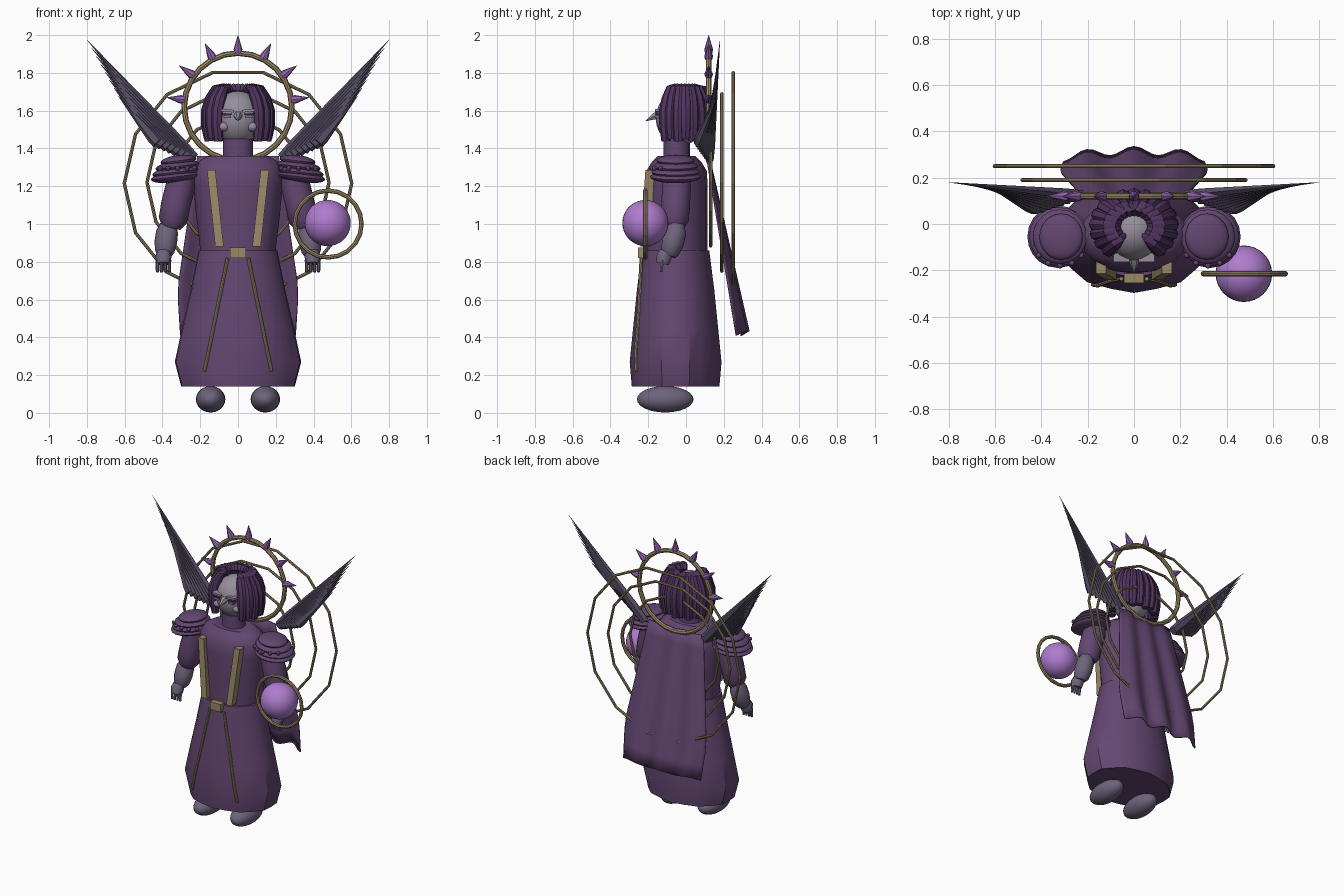
import bpy, bmesh, math
from mathutils import Vector, Matrix

if "Cube" in bpy.data.objects:
    bpy.data.objects.remove(bpy.data.objects["Cube"])


def mat(name, rgb):
    m = bpy.data.materials.new(name)
    m.diffuse_color = (*rgb, 1)
    m.use_nodes = True
    m.node_tree.nodes["Principled BSDF"].inputs["Base Color"].default_value = m.diffuse_color
    return m


ROBE = mat("robe purple", (0.125, 0.062, 0.165))
CAPE = mat("cape purple", (0.125, 0.062, 0.165))
HAIR = mat("hair violet", (0.085, 0.036, 0.12))
SKIN = mat("pale grey skin", (0.30, 0.27, 0.33))
GLOVE = mat("glove grey", (0.155, 0.125, 0.20))
WING = mat("feather grey", (0.09, 0.075, 0.125))
GOLD = mat("antique gold", (0.32, 0.25, 0.135))
ORB = mat("orb lilac", (0.43, 0.20, 0.62))
SPIKE = mat("spike violet", (0.30, 0.13, 0.43))


def finish(bm, name, m, angle=40):
    me = bpy.data.meshes.new(name)
    bmesh.ops.recalc_face_normals(bm, faces=bm.faces)
    bm.to_mesh(me)
    bm.free()
    ob = bpy.data.objects.new(name, me)
    bpy.context.collection.objects.link(ob)
    me.materials.append(m)
    if angle:
        bpy.ops.object.select_all(action='DESELECT')
        bpy.context.view_layer.objects.active = ob
        ob.select_set(True)
        bpy.ops.object.shade_smooth_by_angle(angle=math.radians(angle))
    return ob


def skin_rings(name, m, rings, angle=40):
    """Join equal-length point rings into a capped solid."""
    bm = bmesh.new()
    vs = [[bm.verts.new(p) for p in r] for r in rings]
    n = len(vs[0])
    for a, b in zip(vs, vs[1:]):
        for i in range(n):
            j = (i + 1) % n
            bm.faces.new((a[i], a[j], b[j], b[i]))
    bm.faces.new(vs[0])
    bm.faces.new(vs[-1])
    return finish(bm, name, m, angle)


def lathe(name, m, prof, cx=0, cy=0, n=16, fold=0.0):
    """Stack of ellipses: prof holds (z, rx, ry)."""
    rings = []
    for z, rx, ry in prof:
        ring = []
        for i in range(n):
            a = 2 * math.pi * i / n - math.pi / 2
            f = 1 - fold * (i % 2)
            ring.append((cx + rx * f * math.cos(a), cy + ry * f * math.sin(a), z))
        rings.append(ring)
    return skin_rings(name, m, rings, 35)


def tube(name, m, pts, radii, n=10, angle=40, flat=1.0):
    pts = [Vector(p) for p in pts]
    rings = []
    for i, p in enumerate(pts):
        d = (pts[min(i + 1, len(pts) - 1)] - pts[max(i - 1, 0)]).normalized()
        u = d.cross(Vector((0, 1, 0)))
        if u.length < 0.1:
            u = d.cross(Vector((1, 0, 0)))
        u.normalize()
        v = d.cross(u)
        rings.append([p + radii[i] * (u * math.cos(2 * math.pi * k / n) + flat * v * math.sin(2 * math.pi * k / n))
                      for k in range(n)])
    return skin_rings(name, m, rings, angle)


def ball(name, m, loc, size, seg=20, rot=None):
    bm = bmesh.new()
    M = Matrix.Translation(loc) @ (rot or Matrix()) @ Matrix.Diagonal((*size, 1))
    bmesh.ops.create_uvsphere(bm, u_segments=seg, v_segments=seg // 2 + 2, radius=1, matrix=M)
    return finish(bm, name, m)


def box(name, m, loc, size, rot=None):
    bm = bmesh.new()
    M = Matrix.Translation(loc) @ (rot or Matrix()) @ Matrix.Diagonal((*size, 1))
    bmesh.ops.create_cube(bm, size=1, matrix=M)
    return finish(bm, name, m, 0)


def hoop(name, loc, r, t, n):
    """Gold ring standing in the x-z plane."""
    rings = []
    for i in range(n + 1):
        a = 2 * math.pi * i / n
        d = Vector((math.cos(a), 0, math.sin(a)))
        rings.append([Vector(loc) + d * (r + t * math.cos(b)) + Vector((0, t * math.sin(b), 0))
                      for b in [k * math.pi / 4 for k in range(8)]])
    ob = skin_rings(name, GOLD, rings, 0)
    return ob


# Gown, torso and neck
lathe("skirt", ROBE, [(0.14, 0.31, 0.232), (0.27, 0.345, 0.243), (0.45, 0.305, 0.225), (0.65, 0.258, 0.205),
                      (0.86, 0.215, 0.178)], cy=-0.055, n=20, fold=0.03)
lathe("torso", ROBE, [(0.80, 0.20, 0.165), (0.88, 0.202, 0.165), (1.05, 0.222, 0.165), (1.2, 0.236, 0.165),
                      (1.28, 0.24, 0.16), (1.33, 0.21, 0.13), (1.36, 0.16, 0.10)], cy=-0.05)
lathe("neck", ROBE, [(1.33, 0.08, 0.07), (1.45, 0.08, 0.07)], cy=-0.05)

# Head and face
ball("head", SKIN, (0, -0.03, 1.56), (0.125, 0.13, 0.145), 24)
tube("nose", SKIN, [(0, -0.135, 1.575), (0, -0.17, 1.57), (0, -0.215, 1.545)], [0.03, 0.02, 0.001], 6)
for s in (-1, 1):
    ball("cheek", SKIN, (s * 0.075, -0.115, 1.515), (0.032, 0.032, 0.026), 12)
    box("eye", SPIKE, (s * 0.057, -0.15, 1.568), (0.042, 0.03, 0.014))
    box("eye_lid", HAIR, (s * 0.057, -0.148, 1.58), (0.05, 0.03, 0.008))
    box("brow", SKIN, (s * 0.055, -0.145, 1.6), (0.07, 0.04, 0.014), Matrix.Rotation(-s * 0.08, 4, 'Y'))

# Hair locks hung around the crown, leaving the face open
for i in range(17):
    a = math.radians(-90 + 42 + i * (276 / 16))
    c, s = math.cos(a), math.sin(a)
    low = 1.44 + 0.012 * (i % 2)
    path = [(0.065, 1.70), (0.085, 1.725), (0.115, 1.715), (0.145, 1.66), (0.163, 1.60), (0.165, 1.52), (0.155, low)]
    tube("hair_lock", HAIR, [(r * c, -0.01 + r * 0.82 * s, z) for r, z in path],
         [0.012, 0.02, 0.027, 0.032, 0.033, 0.031, 0.026], 8)

# Crown halo with spikes
HZ = 1.62
hoop("halo", (0, 0.12, HZ), 0.285, 0.015, 24)
for k in range(-3, 4):
    a = math.radians(90 + k * 27.5)
    d = Vector((math.cos(a), 0, math.sin(a)))
    o = Vector((0, 0.12, HZ))
    tube("halo_spike", SPIKE, [o + d * 0.285, o + d * 0.305, o + d * 0.38], [0.02, 0.023, 0.001], 8)

# Large back rings
hoop("outer_back_ring", (0, 0.25, 1.215), 0.602, 0.009, 14)
hoop("middle_back_ring", (0, 0.19, 1.22), 0.482, 0.009, 14)
hoop("inner_back_ring", (0, 0.13, 1.225), 0.35, 0.009, 14)

# Orb and its ring
ball("orb", ORB, (0.475, -0.215, 1.005), (0.122, 0.122, 0.122), 32)
hoop("orb_ring", (0.477, -0.215, 1.0), 0.177, 0.012, 20)

# Gold trim
box("buckle", GOLD, (0, -0.235, 0.848), (0.085, 0.04, 0.055))
for s in (-1, 1):
    bm = bmesh.new()
    ends = [(0.142, -0.195, 1.285), (0.098, -0.222, 0.88)]
    vs = [bm.verts.new((s * (x + dx), y + dy, z)) for x, y, z in ends
          for dx, dy in ((-0.022, -0.02), (0.022, -0.02), (0.022, 0.03), (-0.022, 0.03))]
    bmesh.ops.convex_hull(bm, input=vs)
    finish(bm, "chest_band", GOLD, 0)
    tube("skirt_cord", GOLD, [(s * 0.055, -0.237, 0.82), (s * 0.11, -0.25, 0.55), (s * 0.157, -0.266, 0.32),
                              (s * 0.178, -0.262, 0.22)], [0.009] * 4, 8)

# Limbs and wings, both sides
for s in (-1, 1):
    ball("foot", GLOVE, (s * 0.145, -0.11, 0.072), (0.078, 0.15, 0.07))
    tube("sleeve", ROBE, [(s * 0.29, -0.05, 1.29), (s * 0.305, -0.05, 1.2), (s * 0.33, -0.055, 1.1),
                          (s * 0.345, -0.06, 1.02), (s * 0.355, -0.06, 0.98)],
         [0.07, 0.078, 0.078, 0.076, 0.05], 14)
    tube("cuff", GLOVE, [(s * 0.37, -0.05, 1.0), (s * 0.375, -0.055, 0.96), (s * 0.383, -0.07, 0.9),
                         (s * 0.388, -0.085, 0.85), (s * 0.39, -0.09, 0.83)],
         [0.042, 0.058, 0.06, 0.05, 0.035], 14)
    tube("palm", GLOVE, [(s * 0.393, -0.105, 0.85), (s * 0.395, -0.115, 0.83), (s * 0.395, -0.125, 0.79)],
         [0.036, 0.043, 0.036], 10)
    for k in range(4):
        x = s * (0.364 + k * 0.021)
        tube("finger", GLOVE, [(x, -0.125, 0.81), (x, -0.132, 0.745)], [0.011, 0.008], 6)
    # Layered shoulder plates with rivets along the front
    for j, (x, z, rx, ry) in enumerate(((0.315, 1.335, 0.095, 0.10), (0.32, 1.305, 0.118, 0.118),
                                        (0.325, 1.275, 0.13, 0.128), (0.33, 1.25, 0.132, 0.135))):
        ball("shoulder_plate", ROBE, (s * x, -0.055, z), (rx, ry, 0.03), 20, Matrix.Rotation(s * 0.12, 4, 'Y'))
    for k in range(5):
        a = math.radians(-140 + k * 25)
        ball("rivet", ROBE, (s * (0.32 + 0.12 * math.cos(a)), -0.055 + 0.125 * math.sin(a), 1.295),
             (0.013, 0.013, 0.013), 8)
    # Feathers fan from the shoulder blade to a staggered outer edge
    for i in range(8):
        t = i * 0.075
        tip = Vector((s * (0.8 - 0.32 * t), 0.18 - 0.03 * t, 1.975 - 0.57 * t))
        root = Vector((s * (0.235 + 0.027 * i), 0.125 - 0.009 * i, 1.345 + 0.012 * i))
        tube("feather", WING, [root, root.lerp(tip, 0.12), tip], [0.032, 0.034, 0.001], 6, 0, 0.75)

# Rippled cape sweeping back from the shoulders
bm = bmesh.new()
NX, NZ = 24, 10
grid = []
for j in range(NZ + 1):
    t = j / NZ
    row = []
    for i in range(NX + 1):
        u = -1 + 2 * i / NX
        w = 0.215 + 0.105 * min(1, t * 1.35) - 0.015 * max(0, t - 0.75) * 4
        wave = math.cos(u * 3 * math.pi) * (0.006 + 0.012 * t)
        row.append(bm.verts.new((u * w, 0.115 + 0.2 * t + wave - 0.03 * t * u * u,
                                 1.36 - 0.94 * t + 0.012 * t * math.cos(u * 9))))
    grid.append(row)
for a, b in zip(grid, grid[1:]):
    for i in range(NX):
        bm.faces.new((a[i], a[i + 1], b[i + 1], b[i]))
cape = finish(bm, "cape", CAPE)
sol = cape.modifiers.new("thickness", 'SOLIDIFY')
sol.thickness = 0.008
sol.offset = 0
